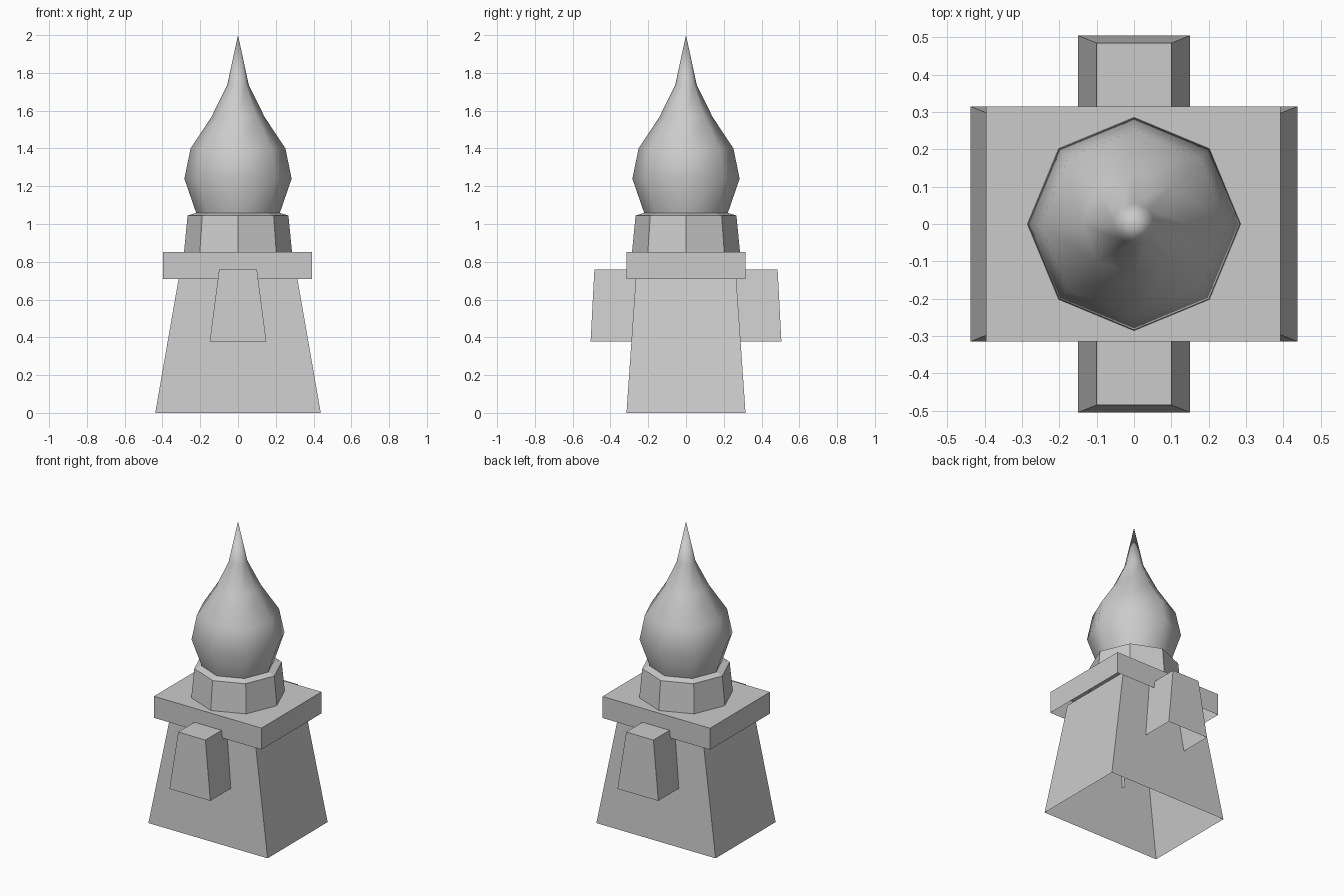
import bpy, bmesh
from math import sin, cos, pi
from mathutils import Matrix

cube = bpy.data.objects.get("Cube")
if cube:
    bpy.data.objects.remove(cube, do_unlink=True)

# One plain grey for everything
stone = bpy.data.materials.new("plain_grey")
stone.use_nodes = True
grey = (0.6, 0.6, 0.6, 1)
stone.diffuse_color = grey
stone.node_tree.nodes["Principled BSDF"].inputs["Base Color"].default_value = grey


def finish(bm, name, smooth=False):
    mesh = bpy.data.meshes.new(name)
    for f in bm.faces:
        f.smooth = smooth
    bm.to_mesh(mesh)
    bm.free()
    mesh.materials.append(stone)
    obj = bpy.data.objects.new(name, mesh)
    bpy.context.collection.objects.link(obj)
    return obj


def tapered_box(name, low, high, z0, z1, top=True, back=True, turn=0):
    """Box without a bottom; low and high are (x0, x1, y0, y1)."""
    bm = bmesh.new()
    rings = []
    for (x0, x1, y0, y1), z in ((low, z0), (high, z1)):
        corners = ((x0, y0), (x1, y0), (x1, y1), (x0, y1))
        rings.append([bm.verts.new((x, y, z)) for x, y in corners])
    b, t = rings
    for i in range(4):
        if i == 2 and not back:
            continue
        j = (i + 1) % 4
        bm.faces.new((b[i], b[j], t[j], t[i]))
    if top:
        bm.faces.new(t)
    bm.transform(Matrix.Rotation(turn, 4, "Z"))
    return finish(bm, name)


def lathe(name, profile, sides=8, smooth=False):
    """Revolve (radius, height) points; zero radius closes to a tip."""
    bm = bmesh.new()
    rings = []
    for r, z in profile:
        count = sides if r else 1
        rings.append([bm.verts.new((r * cos(2 * pi * i / sides),
                                    r * sin(2 * pi * i / sides), z))
                      for i in range(count)])
    for a, b in zip(rings, rings[1:]):
        for i in range(sides):
            j = (i + 1) % sides
            if len(b) == 1:
                bm.faces.new((a[i], a[j], b[0]))
            else:
                bm.faces.new((a[i], a[j], b[j], b[i]))
    return finish(bm, name, smooth)


# Sloping hollow base and the slab capping it
tapered_box("tower_base", (-.438, .438, -.315, .315),
            (-.304, .304, -.262, .262), 0, .77, top=False)
slab = (-.397, .393, -.315, .315)
tapered_box("cap_slab", slab, slab, .71, .853)

# Buttress on the front, repeated on the back
for name, turn in (("front_buttress", 0), ("back_buttress", pi)):
    tapered_box(name, (-.15, .15, -.505, -.26), (-.1, .1, -.485, -.26),
                .377, .76, back=False, turn=turn)

# Eight-sided drum and the pointed onion dome
lathe("drum", [(.286, .85), (.267, 1.045), (.2, 1.065)])
lathe("onion_dome", [(.215, 1.04), (.284, 1.24), (.251, 1.40), (.14, 1.568),
                     (.057, 1.737), (0, 2)], smooth=True)
